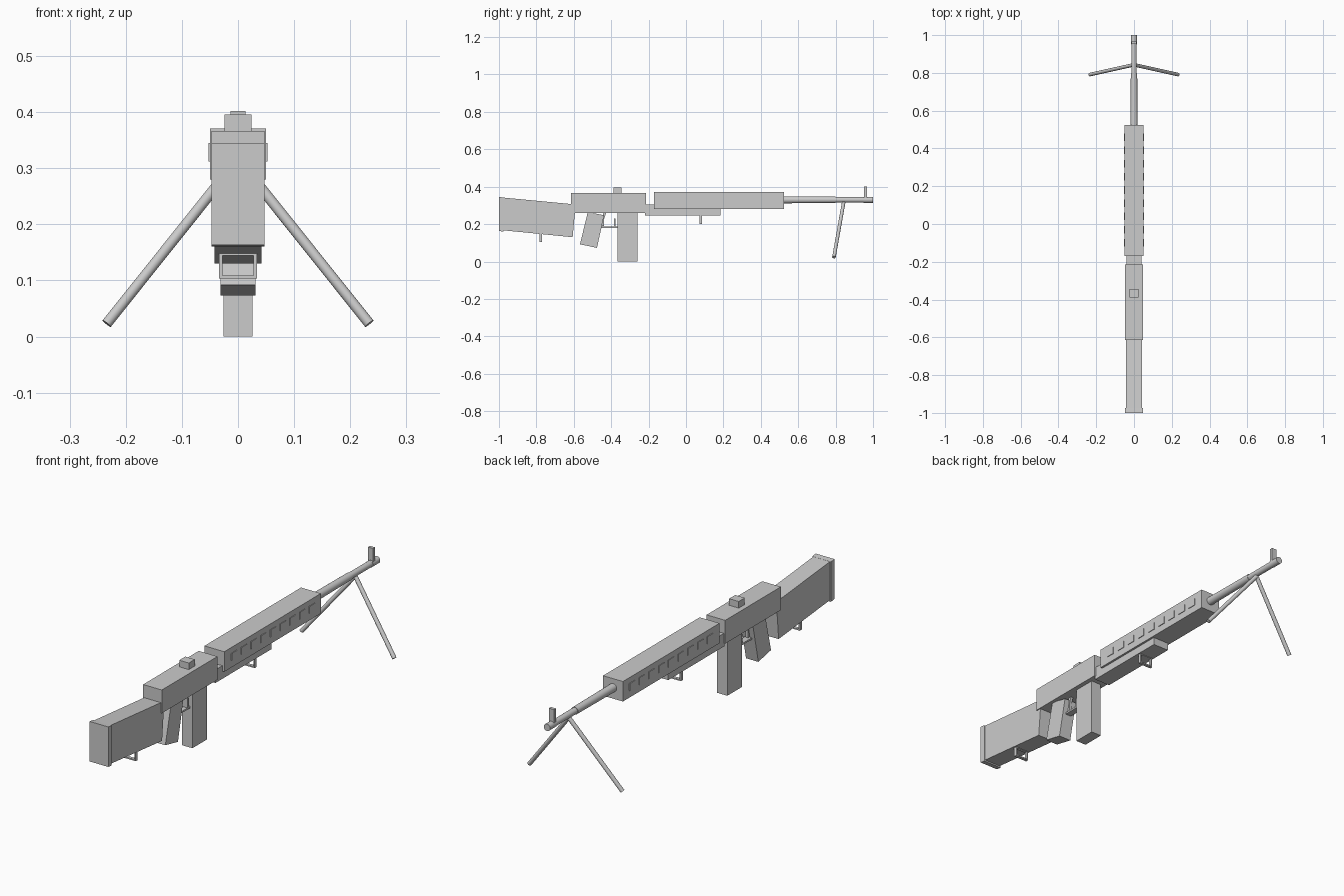
import bpy, bmesh
from mathutils import Vector

if "Cube" in bpy.data.objects:
    bpy.data.objects.remove(bpy.data.objects["Cube"])


def make(name, bm):
    bmesh.ops.recalc_face_normals(bm, faces=bm.faces[:])
    me = bpy.data.meshes.new(name)
    bm.to_mesh(me)
    bm.free()
    ob = bpy.data.objects.new(name, me)
    bpy.context.collection.objects.link(ob)
    return ob


def prism(name, profile, x0, x1):
    """Extrude a (y, z) side profile from x0 to x1."""
    bm = bmesh.new()
    face = bm.faces.new([bm.verts.new((x0, y, z)) for y, z in profile])
    ext = bmesh.ops.extrude_face_region(bm, geom=[face])
    verts = [g for g in ext["geom"] if isinstance(g, bmesh.types.BMVert)]
    bmesh.ops.translate(bm, verts=verts, vec=(x1 - x0, 0, 0))
    return make(name, bm)


def box(name, x, y, z):
    return prism(name, [(y[0], z[0]), (y[1], z[0]), (y[1], z[1]), (y[0], z[1])], *x)


def rod(name, a, b, r1, r2, sides=24):
    a, b = Vector(a), Vector(b)
    bm = bmesh.new()
    bmesh.ops.create_cone(bm, cap_ends=True, segments=sides, radius1=r1,
                          radius2=r2, depth=(b - a).length)
    rot = (b - a).to_track_quat('Z', 'Y').to_matrix()
    bmesh.ops.rotate(bm, verts=bm.verts[:], cent=(0, 0, 0), matrix=rot)
    bmesh.ops.translate(bm, verts=bm.verts[:], vec=(a + b) / 2)
    ob = make(name, bm)
    bpy.ops.object.select_all(action='DESELECT')
    ob.select_set(True)
    bpy.context.view_layer.objects.active = ob
    bpy.ops.object.shade_smooth_by_angle()
    return ob


def swivel(name, y, top, bottom):
    """Square loop hanging under the body, with a small base plate."""
    y0, y1, t = y - 0.007, y + 0.007, 0.006
    box(name + "_base", (-0.034, 0.034), (y0, y1), (top - 0.008, top))
    for s in (-1, 1):
        xs = sorted((s * 0.034, s * (0.034 - t)))
        box(name + "_side", xs, (y0, y1), (bottom, top))
    box(name + "_bar", (-0.034, 0.034), (y0, y1), (bottom, bottom + t))


# stock and butt plate
prism("stock", [(-0.98, 0.167), (-0.606, 0.13), (-0.59, 0.305), (-0.98, 0.342)],
      -0.042, 0.042)
prism("butt_plate", [(-1, 0.163), (-0.975, 0.16), (-0.975, 0.342), (-1, 0.345)],
      -0.047, 0.047)
swivel("rear_sling_loop", -0.777, 0.152, 0.103)

# receiver, sight block, lower body
box("receiver", (-0.047, 0.047), (-0.615, -0.215), (0.26, 0.366))
box("rear_sight", (-0.024, 0.024), (-0.388, -0.345), (0.36, 0.396))
box("under_rail", (-0.04, 0.04), (-0.22, 0.185), (0.245, 0.305))
swivel("front_sling_loop", 0.078, 0.25, 0.2)

# handguard with raised vents on both sides
box("handguard", (-0.05, 0.05), (-0.17, 0.525), (0.28, 0.371))
for s in (-1, 1):
    for i in range(9):
        y = -0.12 + i * 0.07
        box("vent", sorted((s * 0.045, s * 0.053)), (y, y + 0.04), (0.312, 0.345))

# grip, trigger, guard and magazine
prism("grip", [(-0.525, 0.265), (-0.438, 0.247), (-0.476, 0.073), (-0.567, 0.092)],
      -0.031, 0.031)
box("magazine", (-0.026, 0.026), (-0.365, -0.26), (0, 0.265))
box("guard_bar", (-0.015, 0.015), (-0.455, -0.36), (0.18, 0.188))
box("guard_post", (-0.015, 0.015), (-0.385, -0.377), (0.182, 0.23))
prism("trigger", [(-0.45, 0.19), (-0.438, 0.19), (-0.438, 0.228), (-0.425, 0.265),
                  (-0.44, 0.265), (-0.45, 0.228)], -0.006, 0.006)

# barrel, muzzle and front sight
rod("barrel_rear", (0, 0.5, 0.33), (0, 0.8, 0.33), 0.019, 0.017)
rod("barrel_front", (0, 0.79, 0.33), (0, 0.96, 0.33), 0.0145, 0.0145)
rod("muzzle", (0, 0.95, 0.33), (0, 1, 0.33), 0.016, 0.016)
box("front_sight", (-0.013, 0.013), (0.953, 0.967), (0.335, 0.402))

# bipod legs
for s in (-1, 1):
    rod("bipod_leg", (0, 0.843, 0.316), (s * 0.234, 0.791, 0.023), 0.0095, 0.0095, 16)
